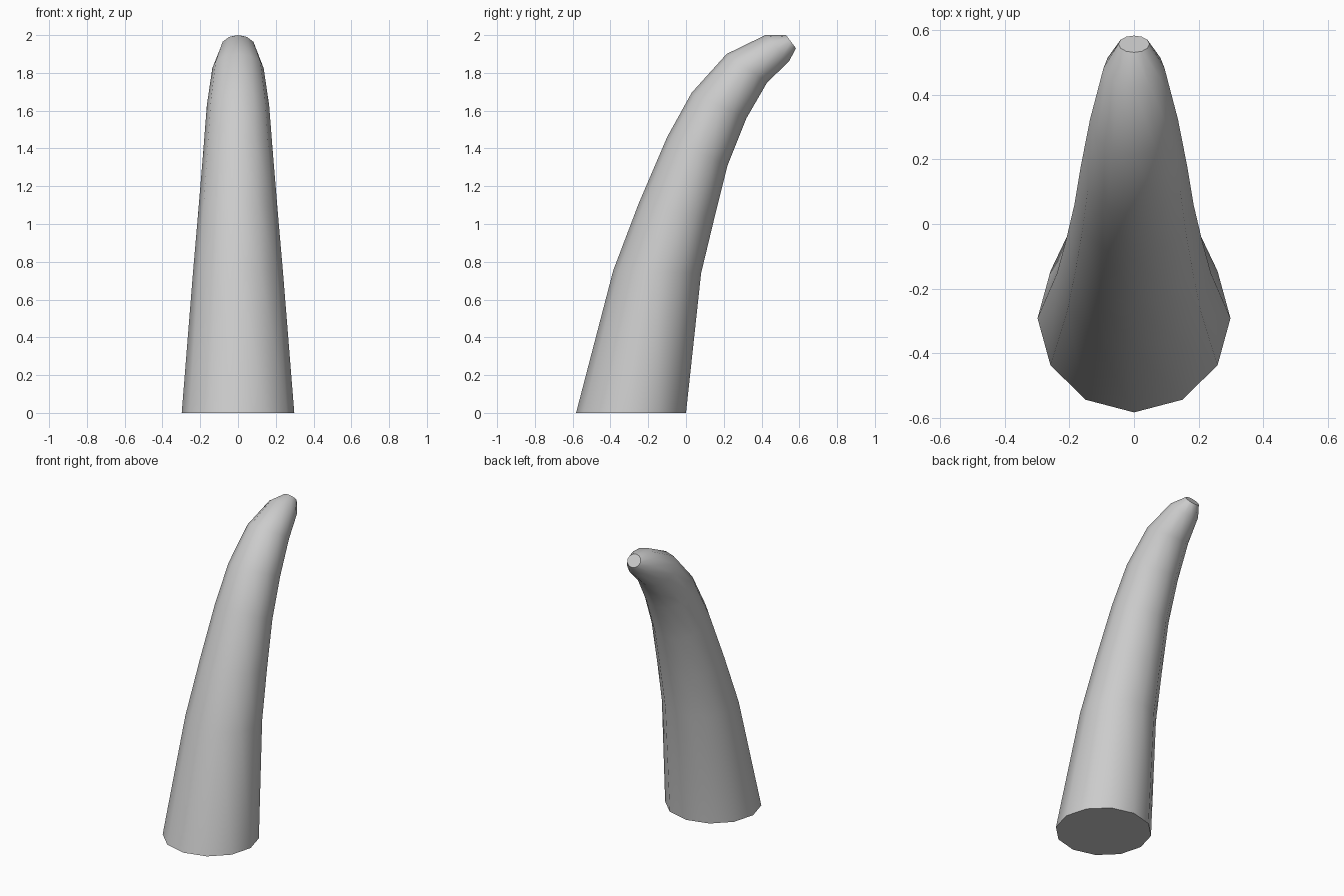
import bpy, bmesh, math

if "Cube" in bpy.data.objects:
    bpy.data.objects.remove(bpy.data.objects["Cube"])

SIDES = 12
# Each ring: outer (y, z), inner (y, z), half width in x
RINGS = [
    ((-0.582, 0.00), (0.000, 0.00), 0.298),
    ((-0.385, 0.755), (0.080, 0.74), 0.238),
    ((-0.250, 1.11), (0.150, 1.03), 0.210),
    ((-0.100, 1.46), (0.220, 1.31), 0.184),
    ((0.030, 1.695), (0.320, 1.56), 0.165),
    ((0.215, 1.90), (0.430, 1.75), 0.136),
    ((0.420, 2.00), (0.545, 1.86), 0.094),
    ((0.530, 2.00), (0.582, 1.93), 0.048),
]

bm = bmesh.new()
loops = []
for (y0, z0), (y1, z1), rx in RINGS:
    cy, cz = (y0 + y1) / 2, (z0 + z1) / 2
    hy, hz = (y1 - y0) / 2, (z1 - z0) / 2
    loop = []
    for i in range(SIDES):
        a = 2 * math.pi * i / SIDES
        c = math.cos(a)
        loop.append(bm.verts.new((rx * math.sin(a), cy + hy * c, cz + hz * c)))
    loops.append(loop)

# Curved tapering wall
for lo, hi in zip(loops, loops[1:]):
    for i in range(SIDES):
        j = (i + 1) % SIDES
        bm.faces.new((lo[i], lo[j], hi[j], hi[i])).smooth = True

# Flat base and tip caps
for loop in (loops[0], loops[-1]):
    cap = bm.faces.new(loop)
    for e in cap.edges:
        e.smooth = False
bmesh.ops.recalc_face_normals(bm, faces=bm.faces)

mesh = bpy.data.meshes.new("horn")
bm.to_mesh(mesh)
bm.free()
horn = bpy.data.objects.new("horn", mesh)
bpy.context.collection.objects.link(horn)
